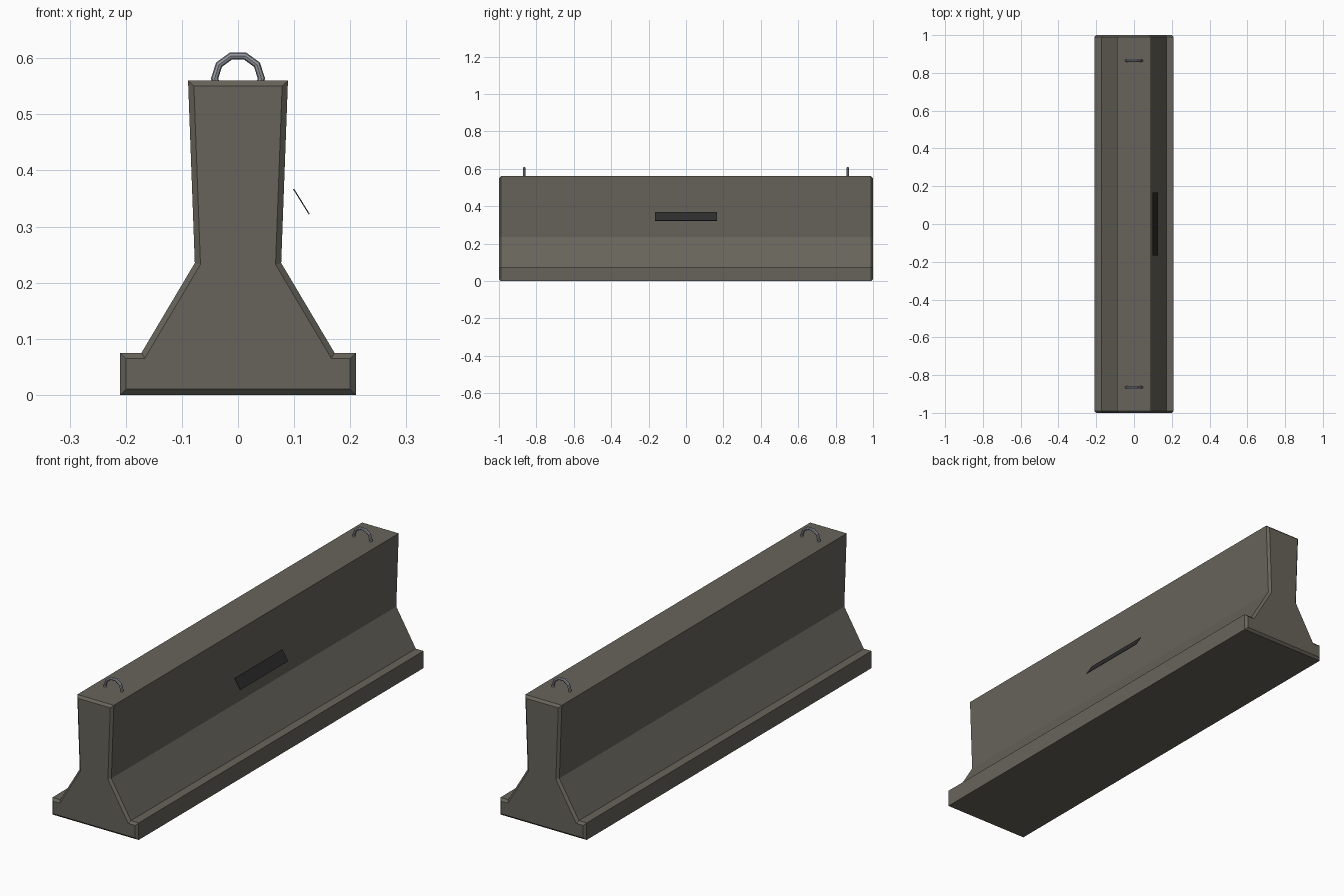
import bpy, bmesh, math
from mathutils import Vector

cube = bpy.data.objects.get("Cube")
if cube:
    bpy.data.objects.remove(cube, do_unlink=True)


def make_material(name, color, metallic=0.0):
    mat = bpy.data.materials.new(name)
    mat.use_nodes = True
    mat.diffuse_color = (*color, 1)
    bsdf = next(n for n in mat.node_tree.nodes if n.type == 'BSDF_PRINCIPLED')
    bsdf.inputs["Base Color"].default_value = (*color, 1)
    bsdf.inputs["Metallic"].default_value = metallic
    bsdf.inputs["Roughness"].default_value = 0.8
    return mat


concrete = make_material("concrete", (0.135, 0.127, 0.103))
steel = make_material("steel", (0.30, 0.32, 0.35))
dark_plate = make_material("dark_plate", (0.026, 0.026, 0.027))


def add_object(name, bm, mat):
    bmesh.ops.recalc_face_normals(bm, faces=bm.faces)
    mesh = bpy.data.meshes.new(name)
    bm.to_mesh(mesh)
    bm.free()
    mesh.materials.append(mat)
    obj = bpy.data.objects.new(name, mesh)
    bpy.context.collection.objects.link(obj)
    return obj


# Barrier body: mirrored half profile, extruded lengthwise, chamfered end rims
half = [(0.21, 0), (0.21, 0.075), (0.172, 0.075), (0.077, 0.235), (0.089, 0.56)]
profile = half + [(-x, z) for x, z in reversed(half)]
bm = bmesh.new()
end = bm.faces.new([bm.verts.new((x, -1, z)) for x, z in profile])
extruded = bmesh.ops.extrude_face_region(bm, geom=[end], use_keep_orig=True)
far_verts = [g for g in extruded["geom"] if isinstance(g, bmesh.types.BMVert)]
bmesh.ops.translate(bm, verts=far_verts, vec=(0, 2, 0))
rims = [e for e in bm.edges if abs(e.verts[0].co.y - e.verts[1].co.y) < 0.01]
bmesh.ops.recalc_face_normals(bm, faces=bm.faces)
bmesh.ops.bevel(bm, geom=rims, offset=0.01, segments=1, affect='EDGES')
add_object("barrier_body", bm, concrete)

# Lifting hoops, sunk halfway into the top
for name, y in (("front_lifting_hoop", -0.865), ("back_lifting_hoop", 0.865)):
    bpy.ops.mesh.primitive_torus_add(
        major_segments=10, minor_segments=8, major_radius=0.0417,
        minor_radius=0.0065, location=(0, y, 0.564), rotation=(math.pi / 2, 0, 0))
    hoop = bpy.context.object
    hoop.name = name
    hoop.data.materials.append(steel)

# Slanted side plate, parallel to the sloping flank
top, bottom = Vector((0.099, 0, 0.367)), Vector((0.127, 0, 0.322))
slope = bottom - top
bm = bmesh.new()
bmesh.ops.create_cube(bm, size=1)
bmesh.ops.scale(bm, verts=bm.verts, vec=(slope.length, 0.332, 0.002))
plate = add_object("side_plate", bm, dark_plate)
plate.location = (top + bottom) / 2
plate.rotation_euler.y = math.atan2(-slope.z, slope.x)
